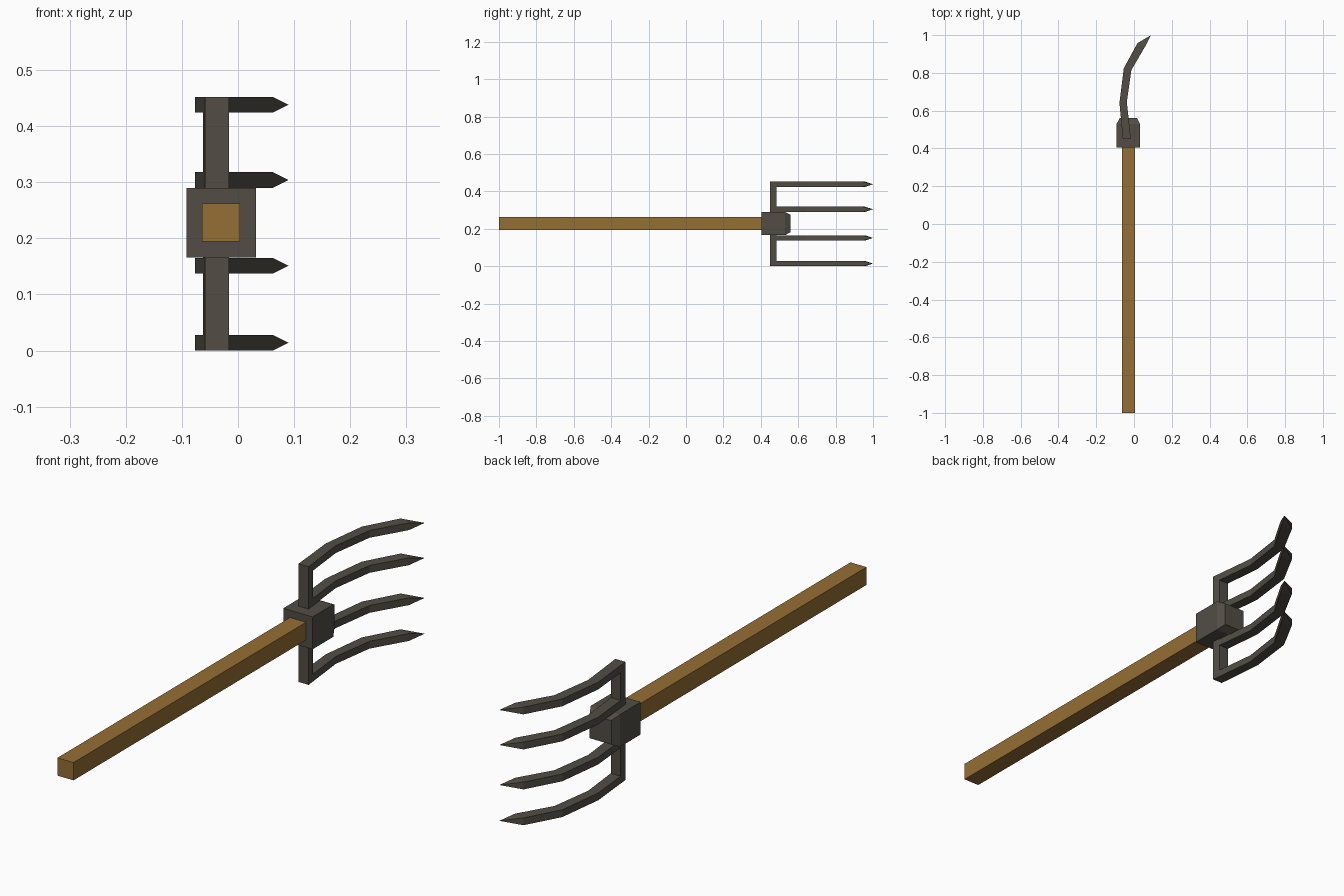
import bpy
import bmesh

if "Cube" in bpy.data.objects:
    bpy.data.objects.remove(bpy.data.objects["Cube"], do_unlink=True)


def make_material(name, color):
    mat = bpy.data.materials.new(name)
    mat.use_nodes = True
    mat.diffuse_color = (*color, 1)
    bsdf = next(n for n in mat.node_tree.nodes if n.type == 'BSDF_PRINCIPLED')
    bsdf.inputs["Base Color"].default_value = (*color, 1)
    bsdf.inputs["Roughness"].default_value = 0.8
    return mat


wood = make_material("brown wood", (0.30, 0.157, 0.035))
iron = make_material("dark iron", (0.084, 0.075, 0.06))


def ring(left, right, low, high):
    """Four corners between two plan points and two heights."""
    return [(*left, low), (*right, low), (*right, high), (*left, high)]


def loft(name, rings, mat):
    """Skin four-cornered rings into a closed solid; equal corners merge."""
    bm = bmesh.new()
    rows = [[bm.verts.new(p) for p in r] for r in rings]
    for a, b in zip(rows, rows[1:]):
        for i in range(4):
            j = (i + 1) % 4
            bm.faces.new((a[i], a[j], b[j], b[i]))
    bm.faces.new(rows[0][::-1])
    bm.faces.new(rows[-1])
    bmesh.ops.remove_doubles(bm, verts=bm.verts, dist=0.0005)
    bmesh.ops.recalc_face_normals(bm, faces=bm.faces)
    mesh = bpy.data.meshes.new(name)
    bm.to_mesh(mesh)
    bm.free()
    mesh.materials.append(mat)
    obj = bpy.data.objects.new(name, mesh)
    bpy.context.collection.objects.link(obj)
    return obj


def block_ring(y, x, z, half):
    return ring((x - half, y), (x + half, y), z - half, z + half)


# Square wooden handle
loft("handle", [block_ring(y, -0.03, 0.228, 0.034) for y in (-1.0, 0.42)], wood)

# Iron socket with its far end chamfered
loft("socket", [block_ring(y, -0.03, 0.228, half)
                for y, half in ((0.405, 0.062), (0.53, 0.062), (0.56, 0.046))], iron)

# Upright crossbar, slightly skewed to follow the tines
TOP = 0.452
bar_front, bar_back = 0.45, 0.483
loft("crossbar", [ring((-0.059, bar_front), (-0.016, bar_front), 0, TOP),
                  ring((-0.062, bar_back), (-0.020, bar_back), 0, TOP)], iron)

# Curved tines ending in points
path = [((-0.062, bar_back), (-0.020, bar_back)),
        ((-0.077, 0.640), (-0.038, 0.645)),
        ((-0.054, 0.825), (-0.014, 0.815)),
        ((0.018, 0.957), (0.062, 0.945))]
tip = (0.090, 1.0)
THICK = 0.028
for n, low in enumerate((0, 0.137, 0.290, TOP - THICK), 1):
    rings = [ring(a, b, low, low + THICK) for a, b in path]
    middle = low + THICK / 2
    rings.append(ring(tip, tip, middle, middle))
    loft(f"tine_{n}", rings, iron)
